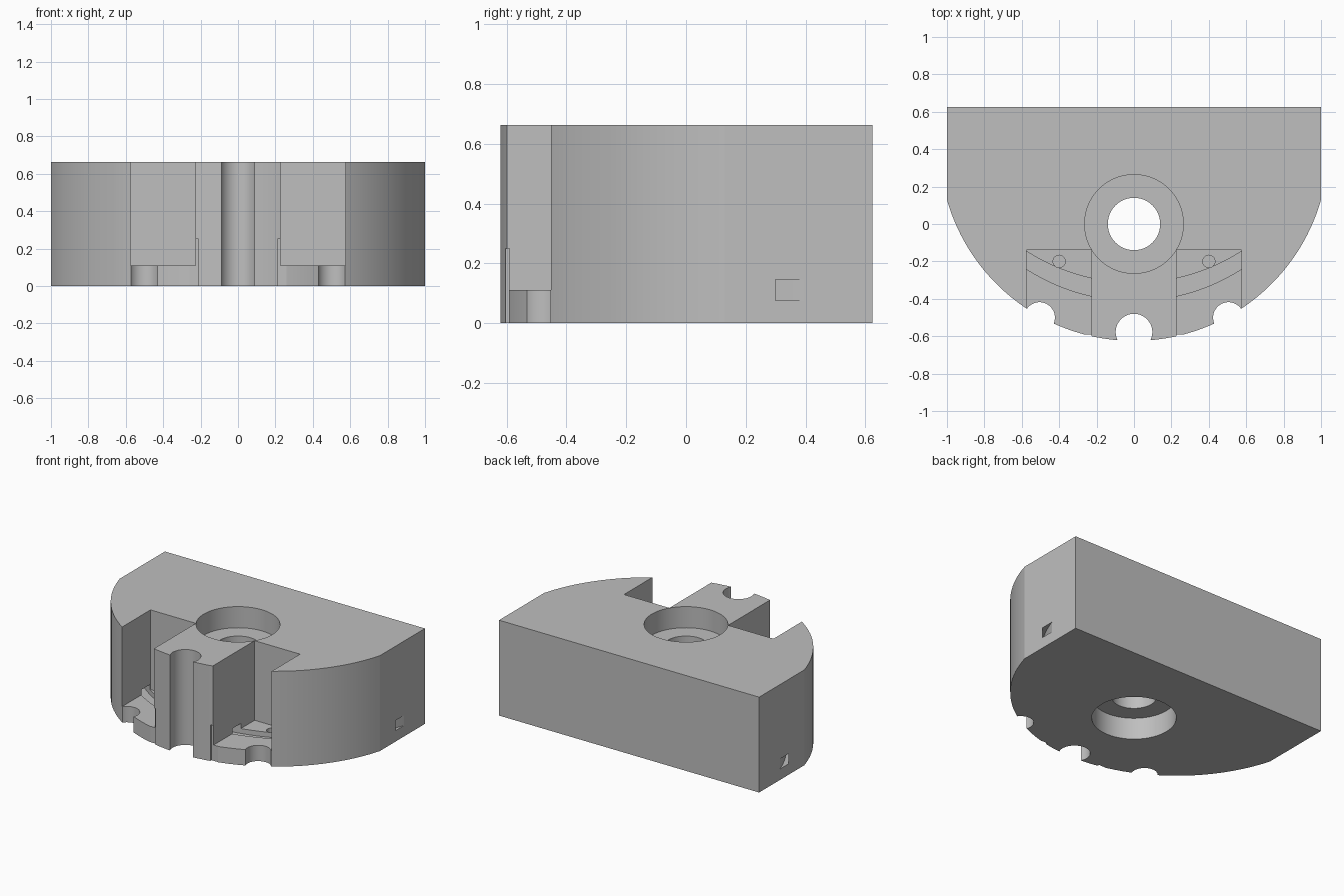
import bpy
import bmesh
from math import asin, cos, sin, pi, sqrt

if "Cube" in bpy.data.objects:
    bpy.data.objects.remove(bpy.data.objects["Cube"], do_unlink=True)

HEIGHT = 0.663
FLOOR = 0.11


def prism(name, outline, z0, z1):
    """Extrude a flat outline from z0 up to z1."""
    bm = bmesh.new()
    base = bm.faces.new([bm.verts.new((x, y, z0)) for x, y in outline])
    grown = bmesh.ops.extrude_face_region(bm, geom=[base])["geom"]
    top = [v for v in grown if isinstance(v, bmesh.types.BMVert)]
    bmesh.ops.translate(bm, verts=top, vec=(0, 0, z1 - z0))
    bmesh.ops.recalc_face_normals(bm, faces=bm.faces)
    mesh = bpy.data.meshes.new(name)
    bm.to_mesh(mesh)
    bm.free()
    ob = bpy.data.objects.new(name, mesh)
    bpy.context.collection.objects.link(ob)
    return ob


def circle(x, y, r, n=64):
    return [(x + r * cos(2 * pi * i / n), y + r * sin(2 * pi * i / n)) for i in range(n)]


def box(x0, x1, y0, y1):
    return [(x0, y0), (x1, y0), (x1, y1), (x0, y1)]


def cut(target, outline, z0, z1):
    cutter = prism("cutter", outline, z0, z1)
    cutter.hide_render = True
    mod = target.modifiers.new("cut", "BOOLEAN")
    mod.operation = "DIFFERENCE"
    mod.solver = "EXACT"
    mod.object = cutter
    bpy.context.view_layer.objects.active = target
    bpy.ops.object.modifier_apply(modifier=mod.name)
    bpy.data.objects.remove(cutter, do_unlink=True)


# Block: straight back and sides, bowed front
centre_y, radius, steps = 0.415, 1.04, 64
sweep = asin(1 / radius)
angles = [sweep * (2 * i / steps - 1) for i in range(steps + 1)]
outline = [(radius * sin(a), centre_y - radius * cos(a)) for a in angles]
body = prism("housing_block", outline + [(1, 0.625), (-1, 0.625)], 0, HEIGHT)

# Stepped bore
cut(body, circle(0, 0, 0.14), -0.1, 1)
cut(body, circle(0, 0, 0.264, 96), HEIGHT - 0.147, 1)
cut(body, circle(0, 0, 0.264, 96), -0.1, 0.15)

# Central scallop in the front
cut(body, circle(0, -0.578, 0.098), -0.1, 1)

for side in (-1, 1):
    # Front bay, its floor scallop, blind hole and corner relief
    cut(body, box(side * 0.226, side * 0.575, -1, -0.14), FLOOR, 1)
    cut(body, circle(side * 0.505, -0.5, 0.082), -0.1, FLOOR + 0.02)
    cut(body, circle(side * 0.4, -0.2, 0.033, 32), 0.06, FLOOR + 0.02)
    cut(body, box(side * 0.21, side * 0.26, -1, -0.59), -0.1, 0.25)

# Curved channel running through the block and out of both sides
xs = [1.02 * (2 * i / 80 - 1) for i in range(81)]
near = [(x, 0.65 - sqrt(1.06 ** 2 - x * x)) for x in xs]
far = [(x, y + 0.095) for x, y in reversed(near)]
cut(body, near + far, 0.076, 0.146)

# Grey finish
grey = bpy.data.materials.new("plain_grey")
grey.use_nodes = True
colour = (0.52, 0.52, 0.52, 1)
grey.diffuse_color = colour
grey.node_tree.nodes["Principled BSDF"].inputs["Base Color"].default_value = colour
body.data.materials.clear()
body.data.materials.append(grey)
for face in body.data.polygons:
    face.material_index = 0

bpy.ops.object.select_all(action="DESELECT")
body.select_set(True)
bpy.context.view_layer.objects.active = body
bpy.ops.object.shade_smooth_by_angle(angle=0.21)
